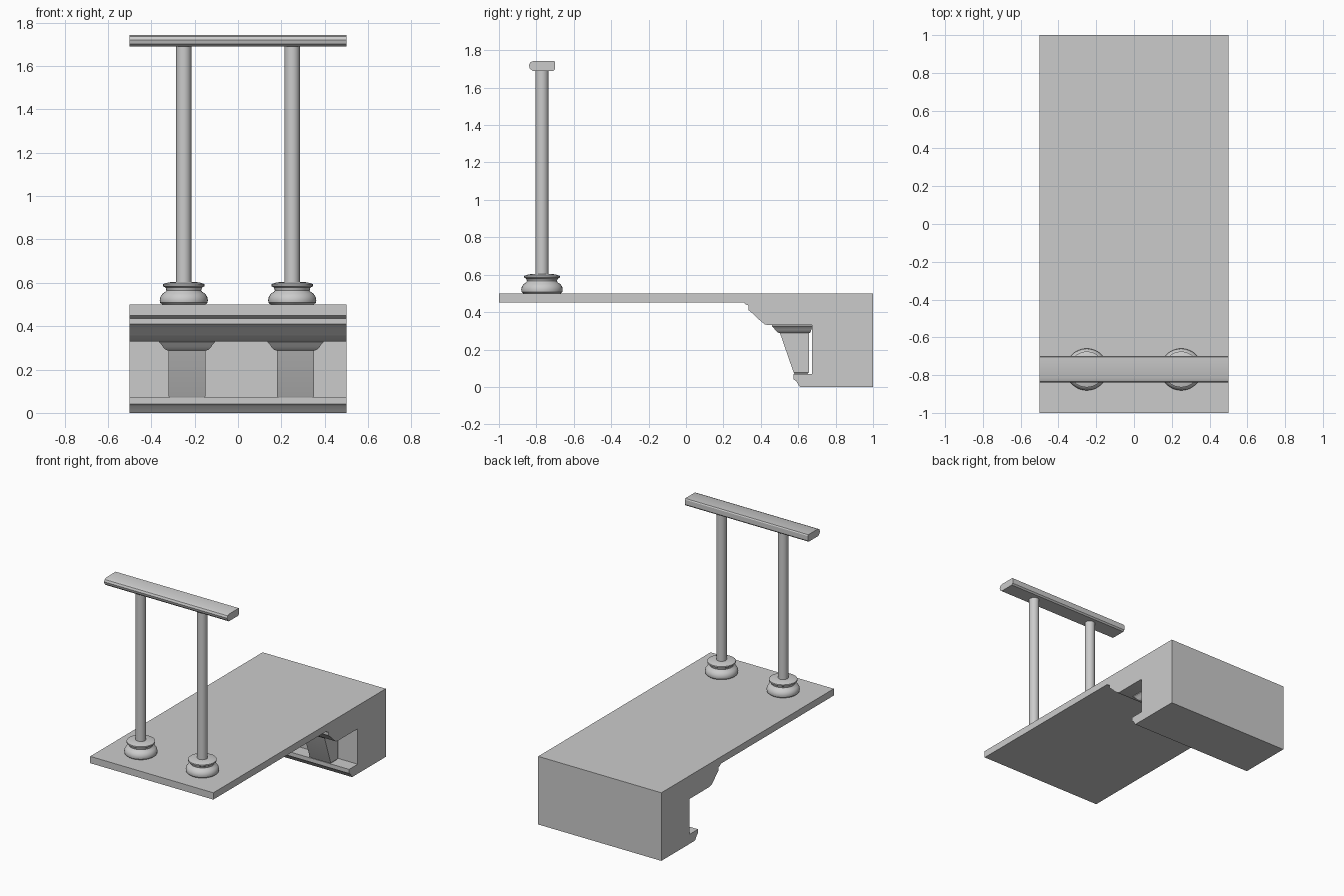
import bpy, bmesh, math

cube = bpy.data.objects.get("Cube")
if cube:
    bpy.data.objects.remove(cube, do_unlink=True)

stone = bpy.data.materials.new("pale grey stone")
stone.use_nodes = True
GREY = (0.6, 0.6, 0.6, 1)
stone.diffuse_color = GREY
stone.node_tree.nodes["Principled BSDF"].inputs["Base Color"].default_value = GREY


def finish(name, bm, angle=30):
    bmesh.ops.recalc_face_normals(bm, faces=bm.faces)
    mesh = bpy.data.meshes.new(name)
    bm.to_mesh(mesh)
    bm.free()
    mesh.materials.append(stone)
    obj = bpy.data.objects.new(name, mesh)
    bpy.context.collection.objects.link(obj)
    bpy.ops.object.select_all(action='DESELECT')
    obj.select_set(True)
    bpy.context.view_layer.objects.active = obj
    bpy.ops.object.shade_smooth_by_angle(angle=math.radians(angle))
    return obj


def extrude_x(name, profile, x0, x1):
    """Sweep a (y, z) outline along x."""
    bm = bmesh.new()
    face = bm.faces.new([bm.verts.new((x0, y, z)) for y, z in profile])
    new = bmesh.ops.extrude_face_region(bm, geom=[face])["geom"]
    verts = [v for v in new if isinstance(v, bmesh.types.BMVert)]
    bmesh.ops.translate(bm, verts=verts, vec=(x1 - x0, 0, 0))
    return finish(name, bm)


def lathe(name, profile, x, y, sides=32):
    """Spin a (radius, z) outline about a vertical axis."""
    bm = bmesh.new()
    verts = [bm.verts.new((x + r, y, z)) for r, z in profile]
    edges = [bm.edges.new(pair) for pair in zip(verts, verts[1:])]
    bmesh.ops.spin(bm, geom=verts + edges, cent=(x, y, 0), axis=(0, 0, 1),
                   angle=math.tau, steps=sides, use_duplicate=False)
    bmesh.ops.remove_doubles(bm, verts=bm.verts, dist=0.0005)
    return finish(name, bm)


def stacked_box(name, x, layers):
    """Loft rectangles given as (half width, front y, back y, z)."""
    bm = bmesh.new()
    rings = [[bm.verts.new(p) for p in ((x - w, f, z), (x + w, f, z),
                                        (x + w, b, z), (x - w, b, z))]
             for w, f, b, z in layers]
    for low, high in zip(rings, rings[1:]):
        for i in range(4):
            j = (i + 1) % 4
            bm.faces.new((low[i], low[j], high[j], high[i]))
    bm.faces.new(rings[0])
    bm.faces.new(rings[-1])
    return finish(name, bm)


# Slab with moulded underside, recessed wall and stepped plinth
extrude_x("slab_and_wall", [
    (-1, 0.5), (-1, 0.45), (0.31, 0.45), (0.32, 0.44), (0.335, 0.435),
    (0.335, 0.41), (0.36, 0.39), (0.39, 0.36), (0.42, 0.335), (0.44, 0.33),
    (0.675, 0.33), (0.675, 0.07), (0.575, 0.07), (0.575, 0.04),
    (0.59, 0.03), (0.605, 0.005), (0.61, 0), (1, 0), (1, 0.5)], -0.5, 0.5)

# Handrail with softened edges
extrude_x("handrail", [
    (-0.82, 1.69), (-0.71, 1.69), (-0.7, 1.7), (-0.7, 1.735), (-0.705, 1.743),
    (-0.815, 1.743), (-0.833, 1.735), (-0.84, 1.72), (-0.835, 1.702)], -0.5, 0.5)

for side, s in (("left", 1), ("right", -1)):
    # Post and its turned foot
    lathe(side + "_post", [(0.035, 0.5), (0.035, 1.695)], 0.25 * s, -0.77)
    lathe(side + "_post_foot", [
        (0.1, 0.5), (0.109, 0.508), (0.111, 0.52), (0.108, 0.535), (0.098, 0.55),
        (0.085, 0.558), (0.08, 0.565), (0.084, 0.578), (0.095, 0.584),
        (0.095, 0.594), (0.07, 0.602), (0.035, 0.604)], 0.25 * s, -0.77)
    # Tapered bracket under the slab with a moulded cap
    x = 0.015 + 0.25 * s
    stacked_box(side + "_bracket", x, [
        (0.08, 0.58, 0.65, 0.07), (0.086, 0.575, 0.657, 0.078),
        (0.086, 0.5, 0.657, 0.295)])
    stacked_box(side + "_bracket_cap", x, [
        (0.088, 0.5, 0.66, 0.287), (0.1, 0.49, 0.665, 0.292),
        (0.112, 0.477, 0.67, 0.305), (0.12, 0.466, 0.675, 0.318),
        (0.129, 0.46, 0.675, 0.325), (0.129, 0.46, 0.675, 0.335)])
